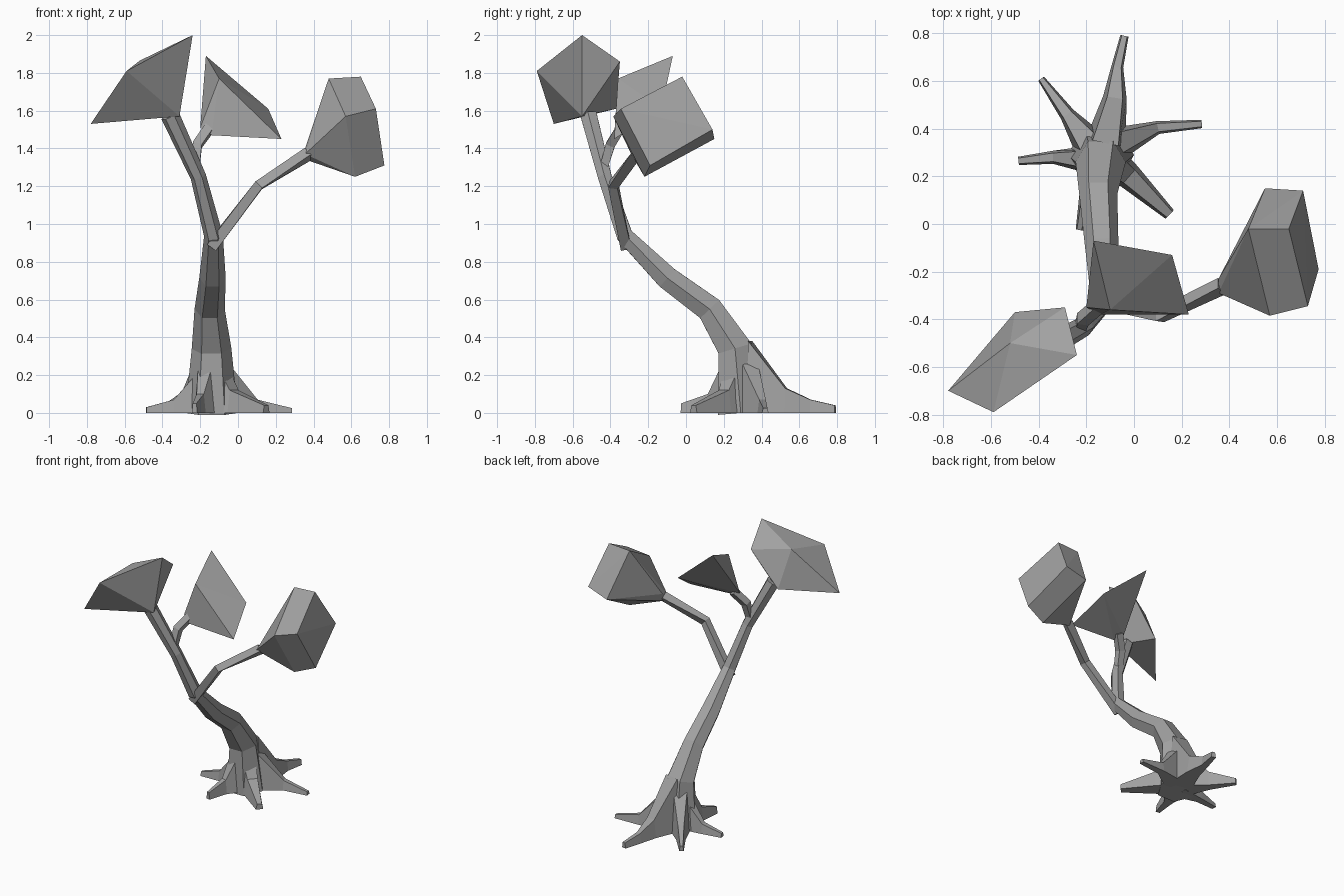
import bpy, bmesh, math
from mathutils import Vector

old = bpy.data.objects.get("Cube")
if old:
    bpy.data.objects.remove(old)

GREY = (0.36, 0.36, 0.36, 1)
mat = bpy.data.materials.new("plain_grey")
mat.use_nodes = True
mat.diffuse_color = GREY
mat.node_tree.nodes["Principled BSDF"].inputs["Base Color"].default_value = GREY


def finish(bm, name):
    bmesh.ops.recalc_face_normals(bm, faces=bm.faces[:])
    mesh = bpy.data.meshes.new(name)
    bm.to_mesh(mesh)
    bm.free()
    mesh.materials.append(mat)
    bpy.context.collection.objects.link(bpy.data.objects.new(name, mesh))


def loft(name, rings):
    """Skin a list of equal-length rings and cap both ends."""
    bm = bmesh.new()
    rows = [[bm.verts.new(p) for p in ring] for ring in rings]
    n = len(rows[0])
    for a, b in zip(rows, rows[1:]):
        for i in range(n):
            j = (i + 1) % n
            bm.faces.new((a[i], a[j], b[j], b[i]))
    bm.faces.new(rows[0])
    bm.faces.new(rows[-1])
    finish(bm, name)


def directions(points):
    out = []
    for i in range(len(points)):
        a = points[max(i - 1, 0)]
        b = points[min(i + 1, len(points) - 1)]
        out.append((b - a).normalized())
    return out


def limb(name, path, sides, phase=0.0):
    """Tapered tube; path entries are (x, y, z, radius)."""
    pts = [Vector(p[:3]) for p in path]
    rings = []
    for p, t, entry in zip(pts, directions(pts), path):
        u = Vector((1, 0, 0))
        u = (u - t * t.dot(u)).normalized()
        v = t.cross(u)
        angles = [phase + math.tau * k / sides for k in range(sides)]
        rings.append([p + entry[3] * (u * math.cos(a) + v * math.sin(a)) for a in angles])
    loft(name, rings)


def root(name, path):
    """Wedge along the ground; path entries are (x, y, width, height)."""
    pts = [Vector((p[0], p[1], 0)) for p in path]
    rings = []
    for p, t, (x, y, w, h) in zip(pts, directions(pts), path):
        side = Vector((-t.y, t.x, 0)) * w / 2
        top = Vector((0, 0, h))
        rings.append([p - side, p + side, p + side * 0.65 + top, p - side * 0.65 + top])
    loft(name, rings)


def foliage(name, corners):
    bm = bmesh.new()
    for c in corners:
        bm.verts.new(c)
    bmesh.ops.convex_hull(bm, input=bm.verts[:])
    bmesh.ops.delete(bm, geom=[v for v in bm.verts if not v.link_faces], context='VERTS')
    bmesh.ops.dissolve_limit(bm, angle_limit=math.radians(4), verts=bm.verts[:], edges=bm.edges[:])
    finish(bm, name)


# Leaning trunk
limb("trunk", [
    (-.14, .29, 0, .14), (-.14, .26, .34, .105), (-.15, .125, .55, .08),
    (-.135, -.10, .715, .07), (-.13, -.325, .94, .05),
    (-.21, -.43, 1.25, .042), (-.36, -.515, 1.575, .05)], 6)

# Side branches
limb("left_branch", [(-.14, -.32, .88, .04), (.11, -.385, 1.205, .035),
                     (.37, -.26, 1.37, .038)], 4, math.pi / 4)
limb("middle_branch", [(-.225, -.435, 1.3, .03), (-.215, -.40, 1.42, .035),
                       (-.15, -.345, 1.51, .035)], 4, math.pi / 4)

# Spreading roots
root("back_root", [(-.12, .34, .17, .38), (-.08, .53, .10, .13),
                   (-.07, .66, .05, .07), (-.04, .79, .035, .04)])
root("left_back_root", [(-.09, .33, .15, .29), (.10, .405, .055, .07), (.285, .42, .035, .025)])
root("right_root", [(-.18, .27, .12, .25), (-.34, .28, .055, .07), (-.485, .265, .035, .03)])
root("right_back_root", [(-.19, .34, .14, .28), (-.28, .46, .065, .11), (-.39, .61, .03, .04)])
root("left_front_root", [(-.10, .26, .15, .28), (-.02, .20, .11, .12), (.15, .04, .05, .04)])
root("front_root", [(-.17, .21, .13, .27), (-.20, .12, .06, .10), (-.23, -.025, .03, .05)])

# Faceted foliage clumps
foliage("right_foliage", [
    (-.78, -.70, 1.53), (-.59, -.79, 1.81), (-.24, -.55, 2.0), (-.29, -.35, 1.86),
    (-.50, -.37, 1.61), (-.52, -.50, 1.865), (-.31, -.55, 1.57)])
foliage("left_foliage", [
    (.48, -.02, 1.77), (.65, -.02, 1.78), (.73, -.345, 1.61), (.57, -.385, 1.57),
    (.62, -.22, 1.25), (.775, -.19, 1.31), (.55, .15, 1.45), (.71, .14, 1.50),
    (.355, -.29, 1.37), (.355, -.23, 1.40), (.36, -.25, 1.34)])
foliage("middle_foliage", [
    (-.17, -.07, 1.89), (-.10, -.36, 1.77), (.23, -.38, 1.45), (.16, -.13, 1.61),
    (-.14, -.38, 1.47), (-.20, -.35, 1.51)])
